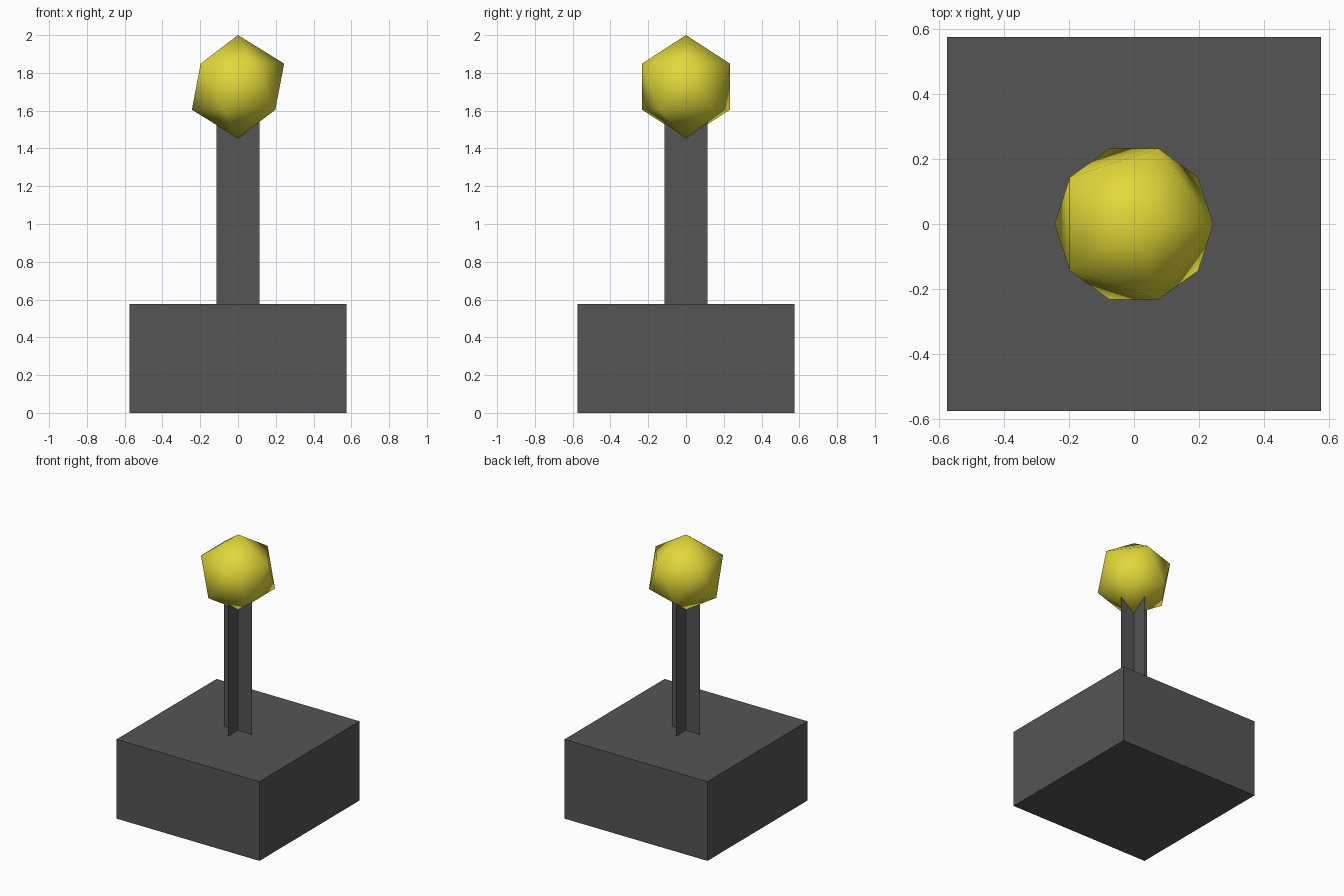
import bpy
import math

cube = bpy.data.objects.get("Cube")
if cube:
    bpy.data.objects.remove(cube, do_unlink=True)


def make_material(name, colour):
    mat = bpy.data.materials.new(name)
    mat.use_nodes = True
    mat.diffuse_color = colour
    mat.node_tree.nodes["Principled BSDF"].inputs["Base Color"].default_value = colour
    return mat


def finish(name, mat):
    obj = bpy.context.object
    obj.name = obj.data.name = name
    obj.data.materials.append(mat)
    bpy.ops.object.transform_apply(location=False, rotation=True, scale=True)
    return obj


grey = make_material("dark grey", (0.09, 0.09, 0.09, 1))
yellow = make_material("yellow", (0.76, 0.69, 0.04, 1))

BASE_WIDTH, BASE_HEIGHT = 1.15, 0.576
POST_WIDTH, POST_TOP = 0.228, 1.6
BALL_RADIUS = 0.273

# Square base block
bpy.ops.mesh.primitive_cube_add(size=1, location=(0, 0, BASE_HEIGHT / 2))
bpy.context.object.scale = (BASE_WIDTH, BASE_WIDTH, BASE_HEIGHT)
finish("base", grey)

# Post of two crossed upright sheets, ending inside the ball
for name, turn in (("post_sheet_across", 0), ("post_sheet_along", math.pi / 2)):
    bpy.ops.mesh.primitive_plane_add(
        size=1, location=(0, 0, (BASE_HEIGHT + POST_TOP) / 2),
        rotation=(math.pi / 2, 0, turn))
    bpy.context.object.scale = (POST_WIDTH, POST_TOP - BASE_HEIGHT, 1)
    finish(name, grey)

# Smooth-shaded twenty-sided ball
bpy.ops.mesh.primitive_ico_sphere_add(
    subdivisions=1, radius=BALL_RADIUS, location=(0, 0, 2 - BALL_RADIUS))
finish("ball", yellow)
bpy.ops.object.shade_smooth()
